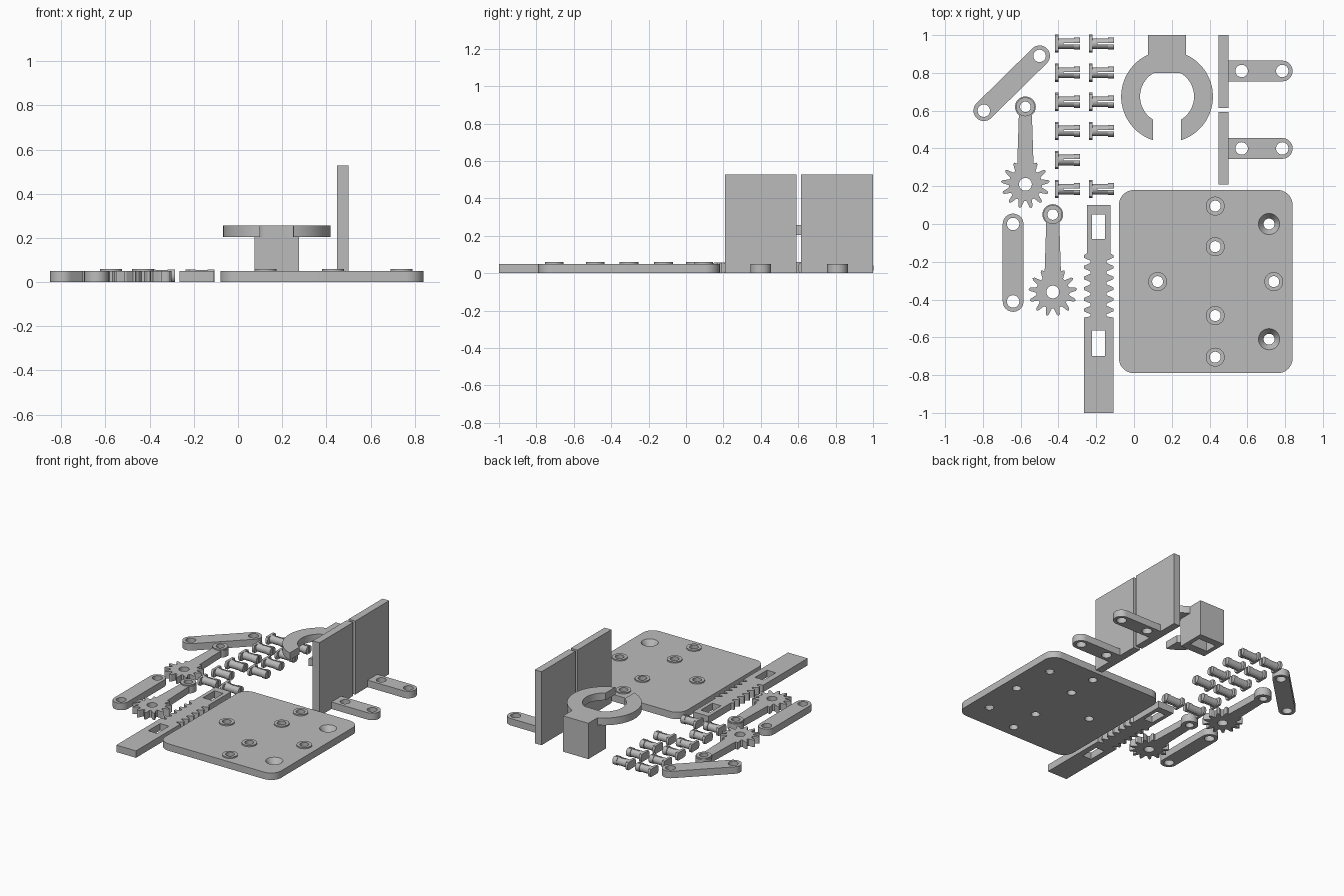
import bpy, bmesh, math
from mathutils import Matrix, Vector

if "Cube" in bpy.data.objects:
    bpy.data.objects.remove(bpy.data.objects["Cube"], do_unlink=True)

grey = bpy.data.materials.new("plain grey")
grey.use_nodes = True
grey.diffuse_color = (0.5, 0.5, 0.5, 1)
grey.node_tree.nodes["Principled BSDF"].inputs["Base Color"].default_value = (0.5, 0.5, 0.5, 1)
T = 0.05  # common sheet thickness


def arc(cx, cy, r, a0=0, a1=360, n=32):
    steps = n if a1 - a0 == 360 else n + 1
    angles = [math.radians(a0 + (a1 - a0) * i / n) for i in range(steps)]
    return [(cx + r * math.cos(a), cy + r * math.sin(a)) for a in angles]


def rect(x0, x1, y0, y1):
    return [(x0, y0), (x1, y0), (x1, y1), (x0, y1)]


def add_slab(bm, loops, z0, z1, matrix=Matrix()):
    """Extrude flat outlines; inner loops become holes."""
    curve = bpy.data.curves.new("outline", "CURVE")
    curve.dimensions = "2D"
    curve.fill_mode = "BOTH"
    curve.extrude = (z1 - z0) / 2
    for loop in loops:
        spline = curve.splines.new("POLY")
        spline.points.add(len(loop) - 1)
        for p, (x, y) in zip(spline.points, loop):
            p.co = (x, y, 0, 1)
        spline.use_cyclic_u = True
    temp = bpy.data.objects.new("outline", curve)
    bpy.context.collection.objects.link(temp)
    dg = bpy.context.evaluated_depsgraph_get()
    mesh = bpy.data.meshes.new_from_object(temp.evaluated_get(dg))
    mesh.transform(matrix @ Matrix.Translation((0, 0, (z0 + z1) / 2)))
    bm.from_mesh(mesh)
    bpy.data.objects.remove(temp)
    bpy.data.curves.remove(curve)
    bpy.data.meshes.remove(mesh)


def finish(name, bm):
    bmesh.ops.remove_doubles(bm, verts=bm.verts, dist=0.00005)
    bmesh.ops.recalc_face_normals(bm, faces=bm.faces)
    mesh = bpy.data.meshes.new(name)
    bm.to_mesh(mesh)
    bm.free()
    mesh.materials.clear()
    mesh.materials.append(grey)
    for p in mesh.polygons:
        p.material_index = 0
    mesh.shade_smooth()
    mesh.set_sharp_from_angle(angle=math.radians(30))
    obj = bpy.data.objects.new(name, mesh)
    bpy.context.collection.objects.link(obj)
    return obj


def part(name, *slabs):
    bm = bmesh.new()
    for loops, z0, z1 in slabs:
        add_slab(bm, loops, z0, z1)
    return finish(name, bm)


# Base plate with raised rims and two countersunk holes
x0, x1, y0, y1, r = -0.08, 0.84, -0.79, 0.18, 0.08
outline = (arc(x1 - r, y1 - r, r, 0, 90, 10) + arc(x0 + r, y1 - r, r, 90, 180, 10)
           + arc(x0 + r, y0 + r, r, 180, 270, 10) + arc(x1 - r, y0 + r, r, 270, 359.9, 10))
holes = [(0.43, dy - 0.305) for dy in (0.4, 0.185, -0.18, -0.4)] + [(0.125, -0.305), (0.74, -0.305)]
sinks = [(0.715, 0.0), (0.715, -0.61)]
part("base_plate", ([outline] + [arc(x, y, 0.029) for x, y in holes]
                    + [arc(x, y, 0.056) for x, y in sinks], 0, T))
for x, y in holes:
    part("base_rim", ([arc(x, y, 0.05), arc(x, y, 0.029)], T, 0.059))
for x, y in sinks:
    bm = bmesh.new()
    profile = [(0.056, T), (0.029, 0.01), (0.029, 0), (0.056, 0)]
    verts = [bm.verts.new((a, 0, z)) for a, z in profile]
    edges = [bm.edges.new(pair) for pair in zip(verts, verts[1:])]
    bmesh.ops.spin(bm, geom=verts + edges, axis=(0, 0, 1), cent=(0, 0, 0),
                   angle=math.tau, steps=32)
    bmesh.ops.translate(bm, verts=bm.verts, vec=Vector((x, y, 0)))
    finish("countersink", bm).data.update()


# Plain links with rounded ends
def link(name, a, b, r=0.055, hole=0.033):
    d = math.degrees(math.atan2(b[1] - a[1], b[0] - a[0]))
    outline = arc(*b, r, d - 90, d + 90, 16) + arc(*a, r, d + 90, d + 270, 16)
    part(name, ([outline, arc(*a, hole), arc(*b, hole)], 0, T))


link("diagonal_link", (-0.795, 0.60), (-0.50, 0.89))
link("straight_link", (-0.64, -0.41), (-0.64, 0.0))


# Gear sectors with an arm
def gear_arm(gx, gy, length=0.41, teeth=13, half=0.043):
    pitch = 360 / teeth
    tooth = [(-0.36, 0.088), (-0.23, 0.105), (-0.14, 0.122), (0, 0.13),
             (0.14, 0.122), (0.23, 0.105), (0.36, 0.088)]
    pts = []
    for k in range(1, teeth):
        for f, rad in tooth:
            a = math.radians(90 + (k + f) * pitch)
            x, y = rad * math.cos(a), rad * math.sin(a)
            if abs(x) > half + 0.002 or y < 0:
                pts.append((gx + x, gy + y))
    ey = gy + length
    pts += [(gx + half, gy + 0.11)] + arc(gx, ey, 0.055, -51, 231, 28) + [(gx - half, gy + 0.11)]
    part("gear_arm", ([pts, arc(gx, gy, 0.034), arc(gx, ey, 0.028)], 0, T))
    part("arm_rim", ([arc(gx, ey, 0.05), arc(gx, ey, 0.028)], T, 0.059))


gear_arm(-0.575, 0.21)
gear_arm(-0.43, -0.36)

# Double-sided toothed rack with two windows
cx, top, bottom, count = -0.1875, -0.155, -0.495, 6
step = (top - bottom) / count
right = [(0.078, -1.0), (0.078, bottom)]
for i in range(count):
    y = bottom + i * step
    right += [(0.042, y + step * 0.1), (0.042, y + step * 0.3),
              (0.078, y + step * 0.58), (0.078, y + step * 0.82)]
right += [(0.062, top), (0.062, 0.10)]
outline = [(cx + x, y) for x, y in right] + [(cx - x, y) for x, y in reversed(right)]
part("rack", ([outline, rect(-0.222, -0.153, -0.08, 0.05),
               rect(-0.222, -0.153, -0.70, -0.565)], 0, T))

# Gripper pads: upright panel plus a pierced foot
for y0, y1, yc in ((0.615, 1.0, 0.81), (0.208, 0.592, 0.40)):
    part("pad_panel", ([rect(0.447, 0.50, y0, y1)], 0, 0.527))
    foot = [(0.50, yc + 0.055), (0.50, yc - 0.055)] + arc(0.785, yc, 0.055, -90, 90, 16)
    part("pad_foot", ([foot, arc(0.57, yc, 0.033), arc(0.785, yc, 0.033)], 0, T))

# Open ring holder on a hollow stem
cx, cy, ro, ri, half = 0.175, 0.675, 0.243, 0.143, 0.1
tab = math.degrees(math.acos(half / ro))
inner = [(x, min(y, 0.80)) for x, y in arc(cx, cy, ri, -58.4, 238.4, 48)]
outline = (arc(cx, cy, ro, -72, tab, 24) + [(cx + half, 1.0), (cx - half, 1.0)]
           + arc(cx, cy, ro, 180 - tab, 252, 24) + inner[::-1])
part("ring_holder", ([outline], 0.205, 0.257))
stem = rect(cx - half, cx + half, 0.80, 1.0)
part("holder_stem", ([stem, rect(cx - 0.07, cx + 0.07, 0.86, 0.95)], 0, 0.15), ([stem], 0.15, 0.205))


# Split snap pins lying on their sides
def flat_disc(r, h=0.028):
    return [(x, max(-h, min(h, y))) for x, y in arc(0, 0, r)]


def prongs(r, gap=0.004, h=0.028):
    side = [(max(gap, x), max(-h, min(h, y))) for x, y in arc(0, 0, r, -83, 83, 16)]
    return [side, [(-x, y) for x, y in reversed(side)]]


lie = Matrix(((0, 0, 1, 0), (1, 0, 0, 0), (0, 1, 0, 0.028), (0, 0, 0, 1)))
bm = bmesh.new()
for loops, z0, z1 in (([flat_disc(0.048)], 0, 0.018), ([flat_disc(0.028)], 0.018, 0.045),
                      (prongs(0.028), 0.045, 0.1), (prongs(0.032), 0.1, 0.132)):
    add_slab(bm, loops, z0, z1, lie)
first = finish("snap_pin", bm)
spots = [(x, 0.955 - 0.154 * i) for x in (-0.418, -0.238) for i in range(6)
         if not (x > -0.3 and i == 4)]
for i, (x, y) in enumerate(spots):
    pin = first if i == 0 else bpy.data.objects.new("snap_pin", first.data)
    if i:
        bpy.context.collection.objects.link(pin)
    pin.location = (x, y, 0)
